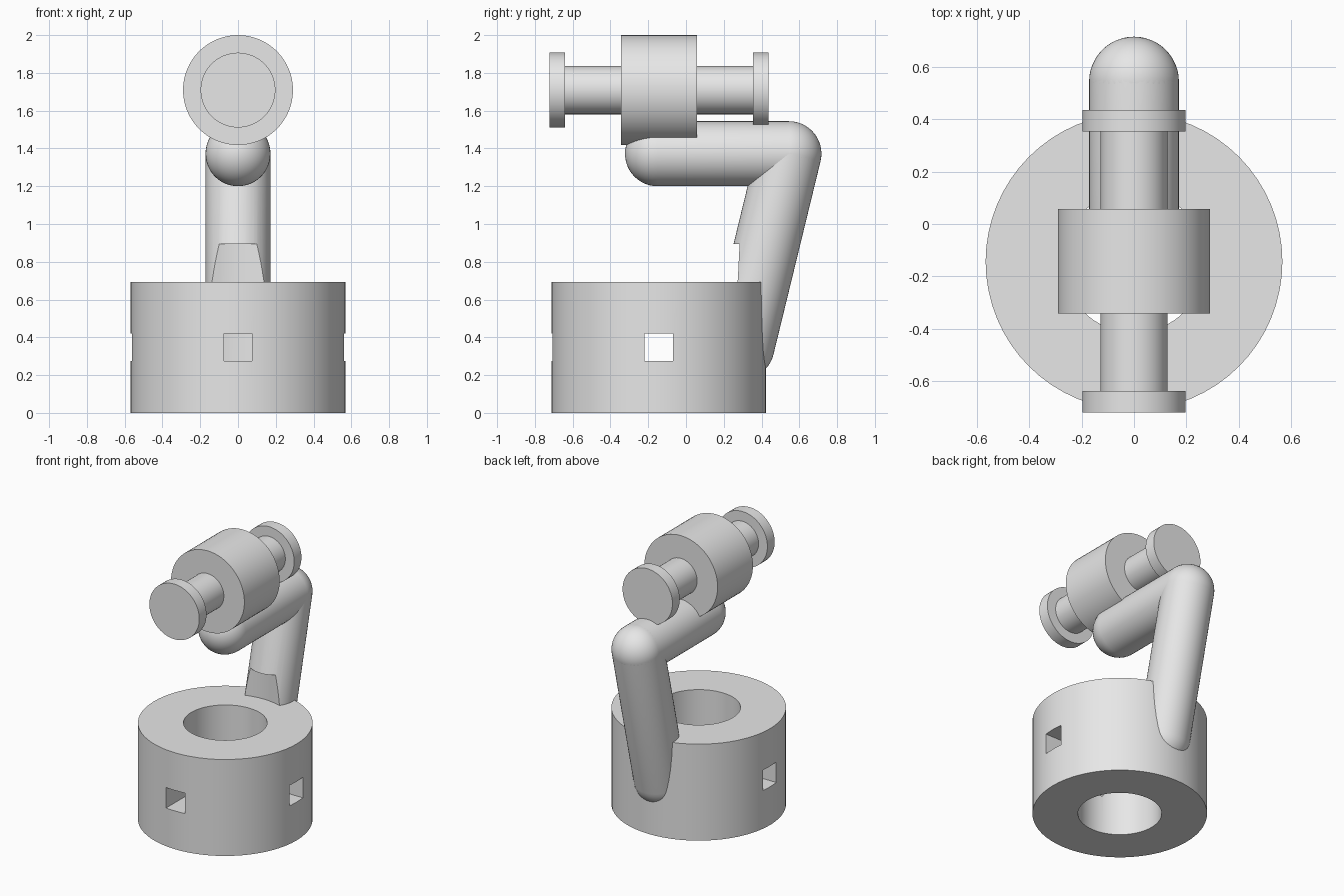
import bpy, bmesh, math
from mathutils import Vector, Matrix

cube = bpy.data.objects.get("Cube")
if cube:
    bpy.data.objects.remove(cube, do_unlink=True)

grey = bpy.data.materials.new("light_grey")
grey.use_nodes = True
grey.diffuse_color = (0.8, 0.8, 0.8, 1)
grey.node_tree.nodes["Principled BSDF"].inputs["Base Color"].default_value = (0.8, 0.8, 0.8, 1)

CENTRE_Y = -0.144
AXIS_Z = 1.71
ARM_R = 0.172


def finish(bm, name):
    bmesh.ops.remove_doubles(bm, verts=bm.verts, dist=1e-5)
    bmesh.ops.recalc_face_normals(bm, faces=bm.faces)
    mesh = bpy.data.meshes.new(name)
    bm.to_mesh(mesh)
    bm.free()
    mesh.materials.append(grey)
    obj = bpy.data.objects.new(name, mesh)
    bpy.context.collection.objects.link(obj)
    return obj


def lathe(name, profile, origin, axis=(0, 0, 1), sides=64):
    """Spin a (radius, height) profile around an axis."""
    bm = bmesh.new()
    verts = [bm.verts.new((r, 0, h)) for r, h in profile]
    edges = [bm.edges.new(pair) for pair in zip(verts, verts[1:])]
    bmesh.ops.spin(bm, geom=verts + edges, cent=(0, 0, 0), axis=(0, 0, 1),
                   angle=math.tau, steps=sides, use_merge=True)
    turn = Vector((0, 0, 1)).rotation_difference(Vector(axis)).to_matrix().to_4x4()
    bm.transform(Matrix.Translation(origin) @ turn)
    return finish(bm, name)


def cylinder(name, radius, start, length, axis=(0, 0, 1)):
    return lathe(name, [(0, 0), (radius, 0), (radius, length), (0, length)], start, axis)


def capsule(name, start, end, radius, sides=48, steps=12):
    start, end = Vector(start), Vector(end)
    length = (end - start).length
    arc = [i * math.pi / 2 / steps for i in range(steps + 1)]
    low = [(radius * math.sin(a), -radius * math.cos(a)) for a in arc]
    high = [(radius * math.cos(a), length + radius * math.sin(a)) for a in arc]
    return lathe(name, low + high, start, end - start, sides)


def box(name, size, centre):
    bm = bmesh.new()
    bmesh.ops.create_cube(bm, size=1)
    bm.transform(Matrix.Translation(centre) @ Matrix.Diagonal((*size, 1)))
    return finish(bm, name)


def cut(target, cutter):
    cutter.hide_render = True
    mod = target.modifiers.new("cut", 'BOOLEAN')
    mod.operation = 'DIFFERENCE'
    mod.solver = 'EXACT'
    mod.object = cutter
    bpy.context.view_layer.objects.active = target
    bpy.ops.object.modifier_apply(modifier=mod.name)
    bpy.data.objects.remove(cutter, do_unlink=True)


# Hollow base with square windows on its four sides
base = lathe("base_ring", [(0.272, 0), (0.568, 0), (0.568, 0.692), (0.272, 0.692), (0.272, 0)],
             (0, CENTRE_Y, 0))
for size in ((2, 0.15, 0.147), (0.15, 2, 0.147)):
    cut(base, box("window_cutter", size, (0, CENTRE_Y, 0.348)))

# Bent arm, with clearance cut around the base opening
elbow = (0, 0.545, 1.372)
lower_arm = capsule("lower_arm", (0, 0.296, 0.35), elbow, ARM_R)
cut(lower_arm, cylinder("clearance_cutter", 0.44, (0, CENTRE_Y, 0.05), 0.845))
upper_arm = capsule("upper_arm", elbow, (0, -0.151, 1.372), ARM_R)

# Horizontal barrel, through rod and end discs
parts = [base, lower_arm, upper_arm]
for name, radius, y, length in (("barrel", 0.291, -0.343, 0.4),
                                ("through_rod", 0.128, -0.68, 1.07),
                                ("front_disc", 0.198, -0.722, 0.082),
                                ("back_disc", 0.198, 0.354, 0.082)):
    parts.append(cylinder(name, radius, (0, y, AXIS_Z - 0.001), length, (0, 1, 0)))

# Smooth curved sides, crisp rims
bpy.ops.object.select_all(action='DESELECT')
for obj in parts:
    obj.select_set(True)
bpy.context.view_layer.objects.active = base
bpy.ops.object.shade_smooth_by_angle(angle=math.radians(30))
